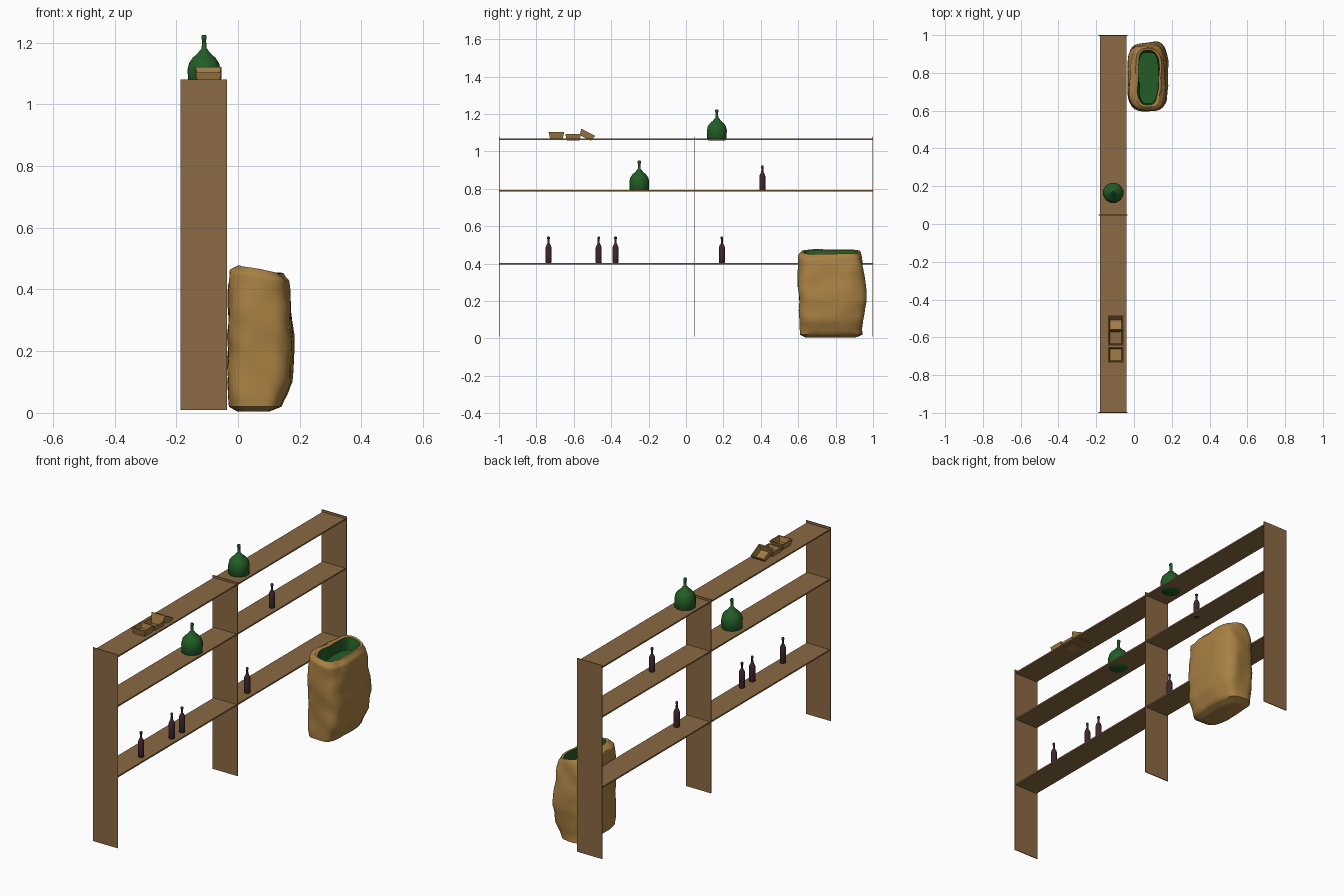
import bpy, bmesh, math
from mathutils import Vector, noise

cube = bpy.data.objects.get("Cube")
if cube:
    bpy.data.objects.remove(cube, do_unlink=True)


def material(name, rgb):
    m = bpy.data.materials.new(name)
    m.use_nodes = True
    m.diffuse_color = (*rgb, 1)
    m.node_tree.nodes["Principled BSDF"].inputs["Base Color"].default_value = (*rgb, 1)
    return m


WOOD = material("brown wood", (0.26, 0.143, 0.057))
TAN = material("tan wood", (0.36, 0.20, 0.06))
SACKING = material("sackcloth", (0.40, 0.22, 0.057))
GREEN = material("green glass", (0.016, 0.11, 0.02))
DARK = material("dark red glass", (0.052, 0.02, 0.025))


def finish(name, bm, mats, smooth=None):
    bmesh.ops.recalc_face_normals(bm, faces=bm.faces)
    me = bpy.data.meshes.new(name)
    bm.to_mesh(me)
    bm.free()
    ob = bpy.data.objects.new(name, me)
    bpy.context.collection.objects.link(ob)
    for m in mats:
        me.materials.append(m)
    if smooth:
        bpy.ops.object.select_all(action='DESELECT')
        ob.select_set(True)
        bpy.context.view_layer.objects.active = ob
        bpy.ops.object.shade_smooth_by_angle(angle=math.radians(smooth))
    return ob


def loft(rings, inner_from=None):
    """Skin a stack of point rings, capping both ends."""
    bm = bmesh.new()
    loops = [[bm.verts.new(p) for p in ring] for ring in rings]
    n = len(loops[0])
    bm.faces.new(loops[0])
    for k, (a, b) in enumerate(zip(loops, loops[1:])):
        for i in range(n):
            f = bm.faces.new((a[i], a[(i + 1) % n], b[(i + 1) % n], b[i]))
            f.material_index = int(inner_from is not None and k >= inner_from)
    cap = bm.faces.new(loops[-1])
    cap.material_index = int(inner_from is not None)
    return bm


def board(name, x0, x1, y0, y1, z0, z1):
    ring = [(x0, y0), (x1, y0), (x1, y1), (x0, y1)]
    finish(name, loft([[(x, y, z) for x, y in ring] for z in (z0, z1)]), [WOOD])


def lathe(name, profile, spot, mat, sides):
    angles = [math.tau * (i + 0.5) / sides for i in range(sides)]
    rings = [[Vector(spot) + Vector((r * math.cos(a), r * math.sin(a), z)) for a in angles]
             for r, z in profile]
    finish(name, loft(rings), [mat], 50)


# Shelving: three uprights and three long boards
for name, y in (("front", -0.998), ("middle", 0.047), ("back", 0.998)):
    board(name + "_upright", -0.187, -0.035, y - 0.002, y + 0.002, 0.01, 1.08)
for name, z in (("lower", 0.40), ("middle", 0.79), ("top", 1.064)):
    board(name + "_shelf", -0.181, -0.041, -0.997, 0.997, z - 0.004, z + 0.004)

# Large green bottles
JUG = [(0.048, 0), (0.054, 0.006), (0.055, 0.055), (0.050, 0.075), (0.038, 0.092),
       (0.022, 0.105), (0.015, 0.115), (0.008, 0.122), (0.007, 0.150),
       (0.009, 0.152), (0.009, 0.162), (0.006, 0.166)]
lathe("top_jug", JUG, (-0.11, 0.165, 1.059), GREEN, 12)
lathe("middle_jug", JUG, (-0.106, -0.25, 0.785), GREEN, 12)

# Slim dark bottles
BOTTLE = [(0.014, 0), (0.016, 0.004), (0.016, 0.082), (0.012, 0.094), (0.006, 0.104),
          (0.005, 0.126), (0.007, 0.128), (0.007, 0.137), (0.004, 0.140)]
for i, (y, z) in enumerate([(-0.735, 0.404), (-0.467, 0.404), (-0.377, 0.404),
                            (0.192, 0.404), (0.408, 0.785)]):
    lathe(f"slim_bottle_{i + 1}", BOTTLE, (-0.078, y, z), DARK, 10)


# Flared open trays, the last leaning on its neighbour
def tray(name, y, z, tilt):
    def square(half, h):
        return [(sx * half, sy * half, h) for sx, sy in ((-1, -1), (1, -1), (1, 1), (-1, 1))]
    ob = finish(name, loft([square(0.034, 0), square(0.042, 0.034),
                            square(0.036, 0.034), square(0.030, 0.006)]), [TAN])
    ob.location = (-0.096, y, z)
    ob.rotation_euler.x = math.radians(tilt)


tray("tray_1", -0.693, 1.069, 0)
tray("tray_2", -0.603, 1.058, 0)
tray("tray_3", -0.538, 1.072, -27)

# Sack: lumpy rounded sections (z, x range, y range), folding in to a green-lined mouth
SECTIONS = [(0.004, 0.00, 0.10, 0.64, 0.90), (0.02, -0.028, 0.14, 0.607, 0.94),
            (0.1, -0.033, 0.172, 0.606, 0.945), (0.2, -0.031, 0.182, 0.605, 0.962),
            (0.3, -0.033, 0.176, 0.602, 0.957), (0.4, -0.031, 0.168, 0.600, 0.943),
            (0.445, -0.022, 0.163, 0.605, 0.935), (0.465, 0.005, 0.143, 0.622, 0.927),
            (0.462, 0.02, 0.13, 0.632, 0.917), (0.40, 0.024, 0.126, 0.638, 0.912)]
STEPS, SIDES = 4, 56


def power(v):
    return math.copysign(abs(v) ** 0.55, v)


def sack_ring(z, x0, x1, y0, y1):
    ring = []
    for i in range(SIDES):
        a = math.tau * i / SIDES
        p = Vector(((x0 + x1) / 2 + power(math.cos(a)) * (x1 - x0) / 2,
                    (y0 + y1) / 2 + power(math.sin(a)) * (y1 - y0) / 2, z))
        p.z -= 0.18 * (p.x - 0.07) * max(0, min(1, (z - 0.35) / 0.1))
        lump = noise.noise(p * 14) * 0.009
        p += Vector((math.cos(a), math.sin(a), 0.4 if z > 0.35 else 0)) * lump
        ring.append(p)
    return ring


rings = []
for a, b in zip(SECTIONS, SECTIONS[1:]):
    for s in range(STEPS):
        rings.append(sack_ring(*(u + (v - u) * s / STEPS for u, v in zip(a, b))))
rings.append(sack_ring(*SECTIONS[-1]))
finish("sack", loft(rings, (len(SECTIONS) - 2) * STEPS), [SACKING, GREEN], 50)
